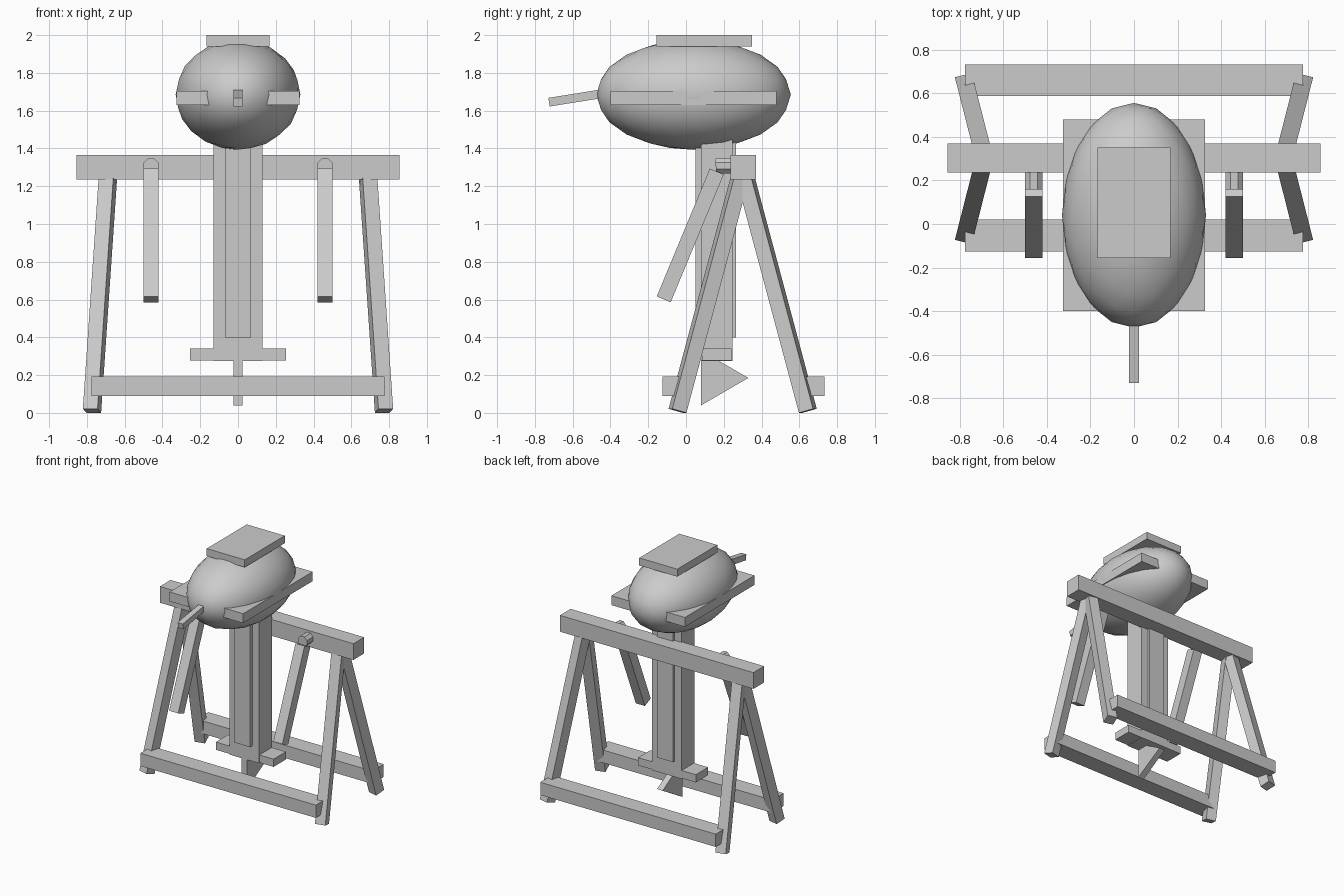
import bpy, bmesh
from mathutils import Vector, Matrix

cube = bpy.data.objects.get("Cube")
if cube:
    bpy.data.objects.remove(cube, do_unlink=True)

# Single grey material
grey = bpy.data.materials.new("plain_grey")
grey.use_nodes = True
COLOUR = (0.6, 0.6, 0.6, 1)
grey.diffuse_color = COLOUR
grey.node_tree.nodes["Principled BSDF"].inputs["Base Color"].default_value = COLOUR


def finish(name, bm):
    bmesh.ops.recalc_face_normals(bm, faces=bm.faces)
    mesh = bpy.data.meshes.new(name)
    bm.to_mesh(mesh)
    bm.free()
    mesh.materials.append(grey)
    obj = bpy.data.objects.new(name, mesh)
    bpy.context.collection.objects.link(obj)
    return obj


def box(name, x, y, z):
    """Axis-aligned box from (min, max) ranges."""
    bm = bmesh.new()
    size = [r[1] - r[0] for r in (x, y, z)]
    mid = [(r[0] + r[1]) / 2 for r in (x, y, z)]
    bmesh.ops.create_cube(bm, size=1, matrix=Matrix.Translation(mid) @ Matrix.Diagonal((*size, 1)))
    return finish(name, bm)


def bar(name, start, end, width):
    """Square bar between two points, one side kept horizontal."""
    a, b = Vector(start), Vector(end)
    d = (b - a).normalized()
    side = d.cross(Vector((0, 0, 1))).normalized()
    turn = Matrix((side, d.cross(side), d)).transposed().to_4x4()
    bm = bmesh.new()
    scale = Matrix.Diagonal((width, width, (b - a).length, 1))
    bmesh.ops.create_cube(bm, size=1, matrix=Matrix.Translation((a + b) / 2) @ turn @ scale)
    return finish(name, bm)


# Egg-shaped body
bm = bmesh.new()
bmesh.ops.create_icosphere(bm, subdivisions=3, radius=1,
                           matrix=Matrix.Translation((0, 0.04, 1.685)) @ Matrix.Diagonal((0.33, 0.515, 0.292, 1)))
for f in bm.faces:
    f.smooth = True
finish("body", bm)

# Parts fixed to the body
box("top_plate", (-0.168, 0.168), (-0.155, 0.35), (1.94, 2.0))
box("side_wings", (-0.325, 0.325), (-0.4, 0.478), (1.63, 1.705))
bar("beak", (0, -0.725, 1.645), (0, -0.3, 1.713), 0.046)

# Central post with inset core, crossbar and triangular fin
box("post", (-0.13, 0.13), (0.08, 0.245), (0.275, 1.5))
box("post_core", (-0.07, 0.07), (0.05, 0.265), (0.4, 1.5))
box("post_crossbar", (-0.255, 0.255), (0.085, 0.24), (0.278, 0.34))

bm = bmesh.new()
tri = [bm.verts.new((-0.025, y, z)) for y, z in ((0.08, 0.04), (0.33, 0.185), (0.08, 0.33))]
face = bm.faces.new(tri)
out = bmesh.ops.extrude_face_region(bm, geom=[face])
bmesh.ops.translate(bm, vec=(0.05, 0, 0), verts=[g for g in out["geom"] if isinstance(g, bmesh.types.BMVert)])
finish("fin", bm)

# Stand: top beam and two lower rails
box("top_beam", (-0.855, 0.855), (0.235, 0.37), (1.235, 1.365))
box("front_rail", (-0.775, 0.775), (-0.125, 0.02), (0.09, 0.192))
box("back_rail", (-0.775, 0.775), (0.587, 0.732), (0.09, 0.192))

for s, label in ((1, "left"), (-1, "right")):
    # Splayed A-frame legs
    bar(label + "_front_leg", (s * 0.773, -0.045, 0.011), (s * 0.685, 0.3, 1.3), 0.08)
    bar(label + "_back_leg", (s * 0.773, 0.645, 0.011), (s * 0.685, 0.3, 1.3), 0.08)
    # Hanging arm and its pivot pin
    bar(label + "_arm", (s * 0.46, -0.118, 0.601), (s * 0.46, 0.163, 1.278), 0.08)
    bm = bmesh.new()
    place = Matrix.Translation((s * 0.46, 0.2, 1.308)) @ Matrix.Rotation(1.5708, 4, "X") @ Matrix.Rotation(0.3927, 4, "Z")
    bmesh.ops.create_cone(bm, cap_ends=True, segments=8, radius1=0.043, radius2=0.043, depth=0.085, matrix=place)
    finish(label + "_pivot", bm)
